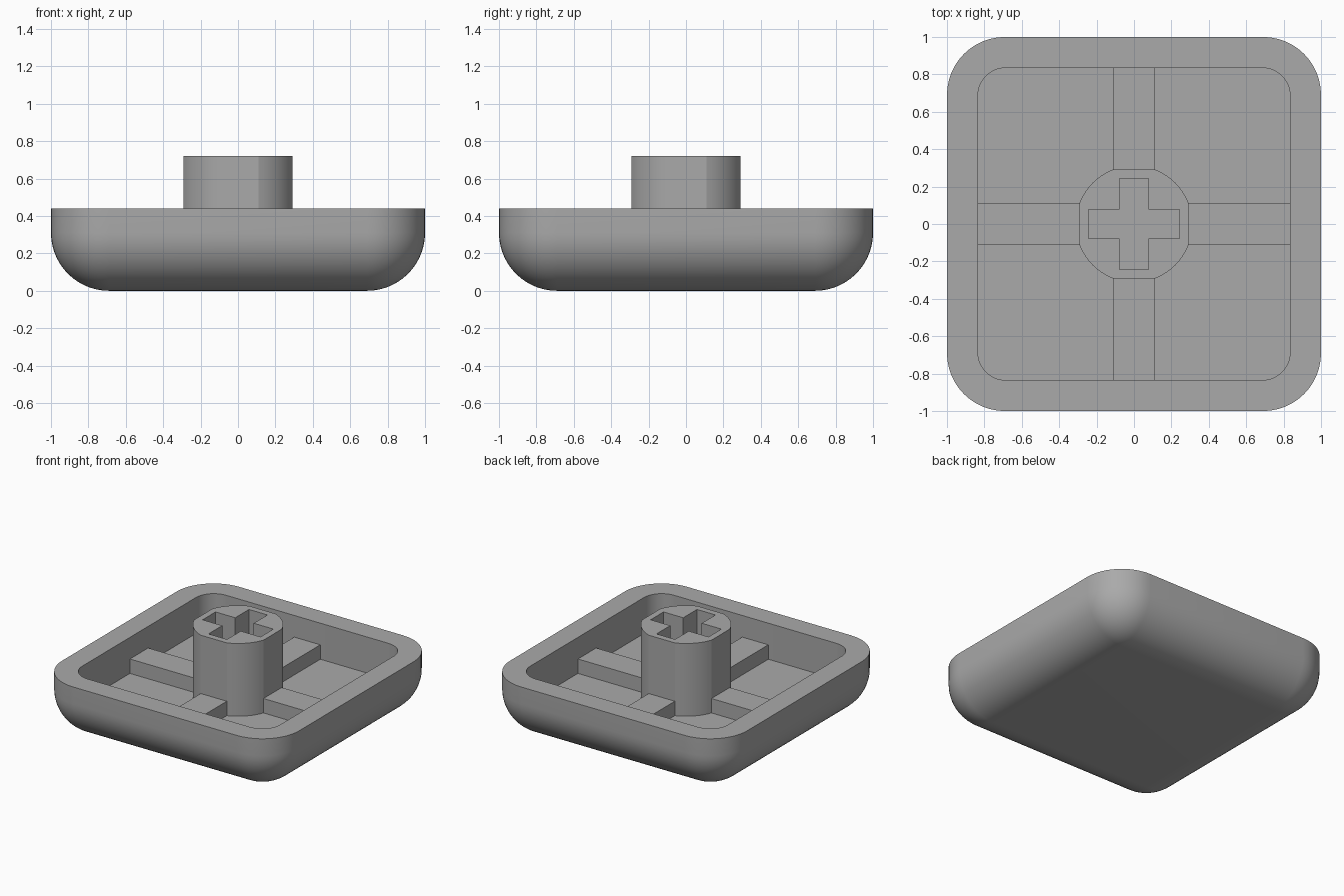
import bpy, bmesh, math
from mathutils import Matrix

if "Cube" in bpy.data.objects:
    bpy.data.objects.remove(bpy.data.objects["Cube"])

RIM, FLOOR, STEM_TOP = 0.44, 0.165, 0.72
RIB_TOP, RIB_W = 0.275, 0.11      # rib half width
INNER, STEM_FLAT = 0.835, 0.292   # cavity half size, stem half size

plastic = bpy.data.materials.new("grey plastic")
plastic.diffuse_color = (0.40, 0.40, 0.40, 1)
plastic.use_nodes = True
plastic.node_tree.nodes["Principled BSDF"].inputs["Base Color"].default_value = plastic.diffuse_color


def finish(obj, angle):
    obj.data.materials.clear()
    obj.data.materials.append(plastic)
    bpy.ops.object.select_all(action='DESELECT')
    obj.select_set(True)
    bpy.context.view_layer.objects.active = obj
    bpy.ops.object.shade_smooth_by_angle(angle=math.radians(angle))


def mesh_object(name, bm, angle=30):
    mesh = bpy.data.meshes.new(name)
    bm.to_mesh(mesh)
    bm.free()
    obj = bpy.data.objects.new(name, mesh)
    bpy.context.collection.objects.link(obj)
    finish(obj, angle)


def rounded_square(bm, half, radius, z, steps=12):
    core, ring = half - radius, []
    for q, (sx, sy) in enumerate([(1, 1), (-1, 1), (-1, -1), (1, -1)]):
        for i in range(steps + 1):
            a = math.pi / 2 * (q + i / steps)
            ring.append(bm.verts.new((sx * core + radius * math.cos(a),
                                      sy * core + radius * math.sin(a), z)))
    return ring


# Cap shell: rounded underside, walls, flat rim and hollow inside
bm = bmesh.new()
R, N = 0.31, 14
rings = []
for i in range(N + 1):
    a = math.pi / 2 * i / N
    inset = R * (1 - math.sin(a))
    rings.append(rounded_square(bm, 1 - inset, R - inset, R * (1 - math.cos(a))))
rings.append(rounded_square(bm, 1, R, RIM))
rings.append(rounded_square(bm, INNER, 0.15, RIM))
rings.append(rounded_square(bm, INNER, 0.15, FLOOR))
for low, high in zip(rings, rings[1:]):
    for i in range(len(low)):
        j = (i + 1) % len(low)
        bm.faces.new((low[i], low[j], high[j], high[i]))
bm.faces.new(rings[0][::-1])
bm.faces.new(rings[-1])
bmesh.ops.remove_doubles(bm, verts=bm.verts, dist=1e-5)
bmesh.ops.recalc_face_normals(bm, faces=bm.faces)
mesh_object("cap_shell", bm)

# Four ribs from the stem to the walls, open where they meet other parts
for k, side in enumerate(("right", "back", "left", "front")):
    bm = bmesh.new()
    section = [(-RIB_W, FLOOR), (-RIB_W, RIB_TOP), (RIB_W, RIB_TOP), (RIB_W, FLOOR)]
    near, far = [[bm.verts.new((x, y, z)) for y, z in section]
                 for x in (STEM_FLAT, INNER)]
    for i in range(3):
        bm.faces.new((near[i], far[i], far[i + 1], near[i + 1]))
    bmesh.ops.recalc_face_normals(bm, faces=bm.faces)
    if sum(f.normal.z for f in bm.faces) < 0:
        bmesh.ops.reverse_faces(bm, faces=bm.faces)
    bmesh.ops.rotate(bm, verts=bm.verts, matrix=Matrix.Rotation(k * math.pi / 2, 3, 'Z'))
    mesh_object(side + "_rib", bm)

# Stem: round post with four flats and a cross-shaped socket
start = math.atan2(RIB_W, STEM_FLAT)
radius = math.hypot(RIB_W, STEM_FLAT)
post, cross = [], []
L, W = 0.244, 0.078
for q in range(4):
    for i in range(11):
        a = q * math.pi / 2 + start + (math.pi / 2 - 2 * start) * i / 10
        post.append((radius * math.cos(a), radius * math.sin(a)))
    c, s = round(math.cos(q * math.pi / 2)), round(math.sin(q * math.pi / 2))
    cross += [(x * c - y * s, x * s + y * c) for x, y in ((L, -W), (L, W), (W, W))]
curve = bpy.data.curves.new("stem", 'CURVE')
curve.dimensions = '2D'
curve.fill_mode = 'BOTH'
curve.extrude = (STEM_TOP - FLOOR) / 2
for points in (post, cross):
    spline = curve.splines.new('POLY')
    spline.points.add(len(points) - 1)
    for p, (x, y) in zip(spline.points, points):
        p.co = (x, y, 0, 1)
    spline.use_cyclic_u = True
stem = bpy.data.objects.new("stem", curve)
stem.location.z = (STEM_TOP + FLOOR) / 2
bpy.context.collection.objects.link(stem)
bpy.context.view_layer.objects.active = stem
stem.select_set(True)
bpy.ops.object.select_all(action='DESELECT')
stem.select_set(True)
bpy.ops.object.convert(target='MESH')
finish(bpy.context.view_layer.objects.active, 15)
